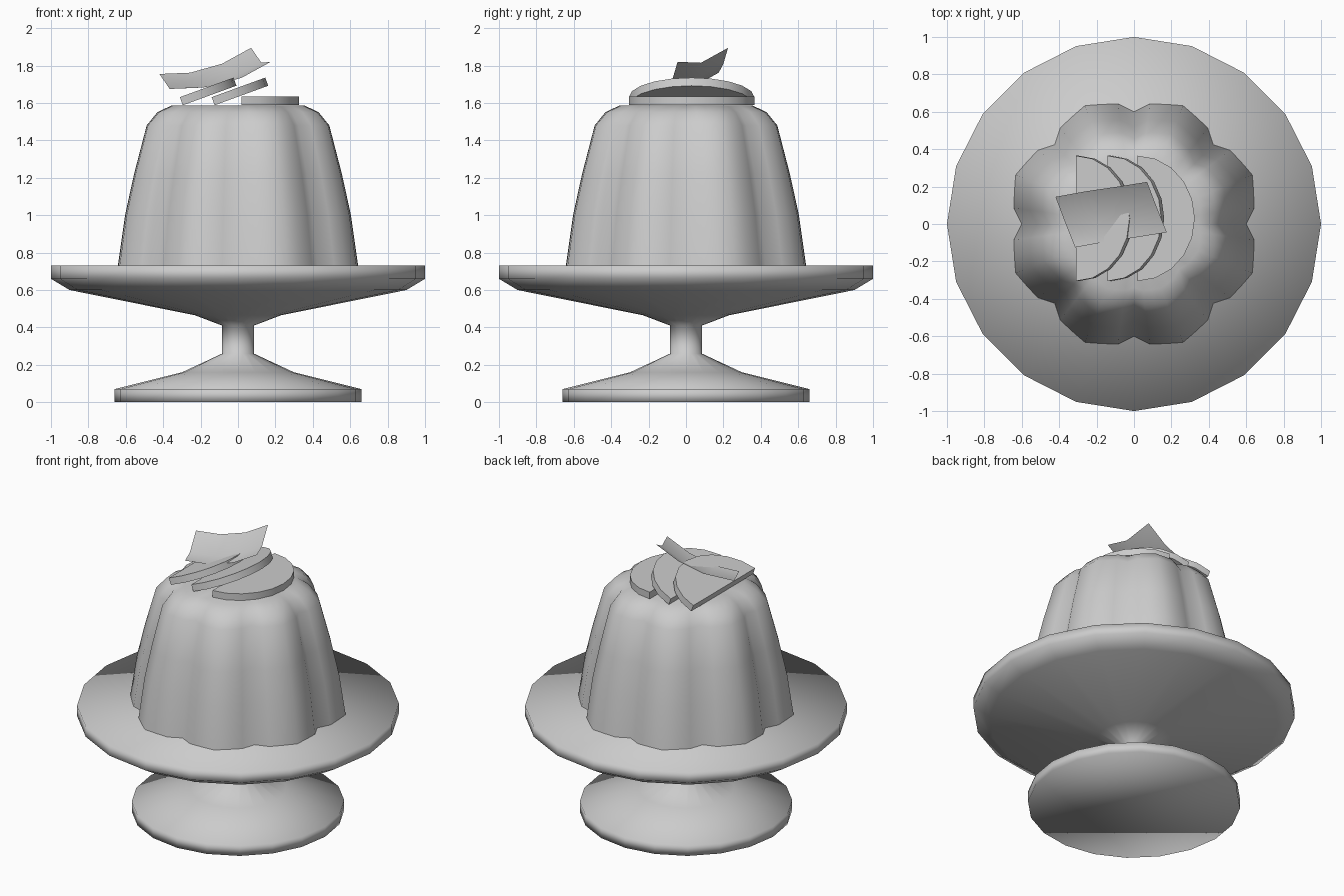
import bpy, bmesh
from math import sin, cos, pi, radians
from mathutils import Matrix, Vector

if "Cube" in bpy.data.objects:
    bpy.data.objects.remove(bpy.data.objects["Cube"])

grey = bpy.data.materials.new("plain grey")
grey.diffuse_color = (0.6, 0.6, 0.6, 1)
grey.use_nodes = True
grey.node_tree.nodes["Principled BSDF"].inputs["Base Color"].default_value = grey.diffuse_color


def finish(bm, name, smooth_angle=None):
    """Turn a bmesh into a shaded object."""
    bmesh.ops.recalc_face_normals(bm, faces=bm.faces)
    for f in bm.faces:
        f.smooth = True
    mesh = bpy.data.meshes.new(name)
    bm.to_mesh(mesh)
    bm.free()
    mesh.materials.append(grey)
    ob = bpy.data.objects.new(name, mesh)
    bpy.context.collection.objects.link(ob)
    if smooth_angle:
        bpy.ops.object.select_all(action='DESELECT')
        ob.select_set(True)
        bpy.context.view_layer.objects.active = ob
        bpy.ops.object.shade_smooth_by_angle(angle=radians(smooth_angle))
    return ob


def loft(bm, rings):
    """Bridge successive closed rings of points, returning their vertices."""
    loops = [[bm.verts.new(p) for p in r] for r in rings]
    for a, b in zip(loops, loops[1:]):
        for i in range(len(a)):
            j = (i + 1) % len(a)
            bm.faces.new((a[i], a[j], b[j], b[i]))
    return loops


def fan(bm, loop, z):
    """Close a ring with triangles meeting at its centre."""
    c = bm.verts.new((0, 0, z))
    for i in range(len(loop)):
        bm.faces.new((loop[i], loop[(i + 1) % len(loop)], c))


# Footed cake stand: lathe with 20 sides
stand = [(0.66, 0), (0.66, 0.07), (0.30, 0.16), (0.085, 0.26), (0.085, 0.41),
         (0.23, 0.465), (0.90, 0.60), (1.0, 0.66), (1.0, 0.73)]
bm = bmesh.new()
loops = loft(bm, [[(r * cos(pi * k / 10), r * sin(pi * k / 10), z)
                   for k in range(20)] for r, z in stand])
bm.faces.new(loops[0])
fan(bm, loops[-1], 0.73)
finish(bm, "cake_stand")

# Moulded pudding: eight rounded lobes, narrowing upward
lobe = [0.60, 0.648, 0.662, 0.685, 0.662, 0.648]
levels = [(1.0, 0.73, 1), (0.94, 1.0, 1), (0.865, 1.22, 1), (0.76, 1.48, 1),
          (0.67, 1.55, 0.9), (0.55, 1.587, 0.7)]
bm = bmesh.new()
rings = []
for scale, z, depth in levels:
    ring = []
    for k in range(48):
        a = 2 * pi * k / 48
        r = scale * (0.66 + (lobe[k % 6] - 0.66) * depth)
        ring.append((r * cos(a), r * sin(a), z))
    rings.append(ring)
loops = loft(bm, rings)
fan(bm, loops[-1], 1.587)
finish(bm, "pudding")

# Half-round fruit slices, flat edge to the left, two of them tilted
outline = [(0.305 * cos(pi * (k / 10 - 0.5)), 0.335 * sin(pi * (k / 10 - 0.5)))
           for k in range(11)]
for n, (x, tilt) in enumerate([(0.02, 0), (-0.125, 20), (-0.295, 20)]):
    bm = bmesh.new()
    low, high = loft(bm, [[(px, py, z) for px, py in outline] for z in (0, 0.046)])
    bm.faces.new(low)
    bm.faces.new(high)
    bm.transform(Matrix.Translation((x, 0.03, 1.588)) @
                 Matrix.Rotation(radians(-tilt), 4, 'Y'))
    finish(bm, f"fruit_slice_{n + 1}", 35)

# Thin curled wafer: a trough-shaped strip rising to the right
spine = [(-0.365, 0, 1.675), (-0.20, 0.03, 1.682),
         (-0.03, 0.055, 1.73), (0.125, 0.08, 1.815)]
across = [(-0.055, 0.145, 0.08), (0, 0, 0), (0.05, -0.125, 0.005)]
bm = bmesh.new()
grid = [[bm.verts.new(Vector(s) + Vector(o)) for o in across] for s in spine]
for a, b in zip(grid, grid[1:]):
    for i in range(2):
        bm.faces.new((a[i], a[i + 1], b[i + 1], b[i]))
finish(bm, "wafer_curl")
